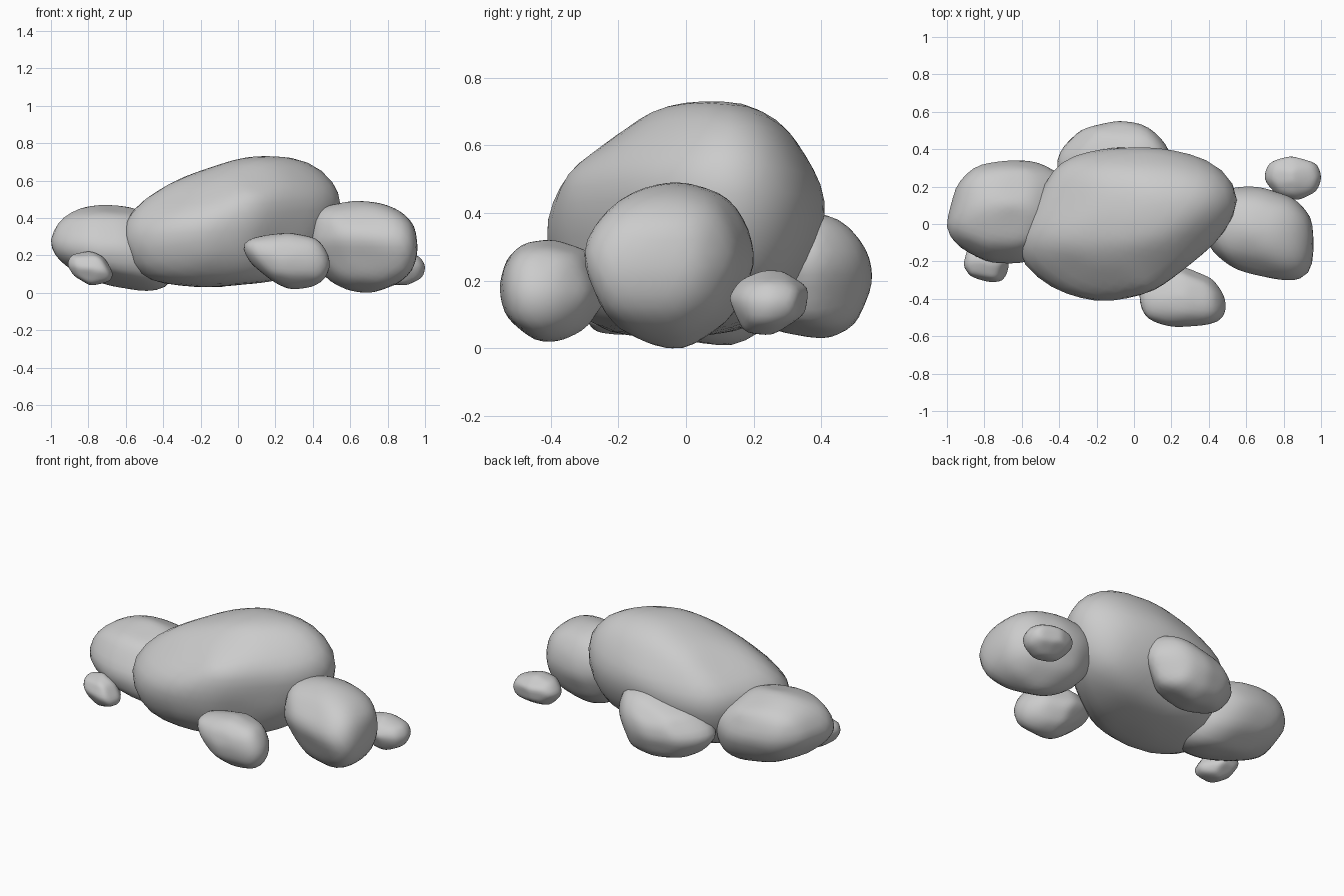
import bpy
import bmesh
from mathutils import Vector

default_cube = bpy.data.objects.get("Cube")
if default_cube:
    bpy.data.objects.remove(default_cube, do_unlink=True)

stone = bpy.data.materials.new("stone grey")
stone.use_nodes = True
grey = (0.6, 0.6, 0.6, 1)
stone.diffuse_color = grey
stone.node_tree.nodes["Principled BSDF"].inputs["Base Color"].default_value = grey


def reach(outline, u, v):
    """Farthest extent of a flat outline along a direction."""
    return max(p * u + q * v for p, q in outline)


def span(values):
    return min(values), max(values)


def rock(name, front, side, top):
    """Convex boulder from its front (xz), side (yz) and top (xy) outlines in centimetres."""
    limits = [span([p[0] for p in front + top]),
              span([p[0] for p in side] + [p[1] for p in top]),
              span([p[1] for p in front + side])]
    centre = [sum(limit) / 2 for limit in limits]
    half = [(high - low) / 2 for low, high in limits]

    def local(outline, a, b):
        return [(p - centre[a], q - centre[b]) for p, q in outline]

    front, side, top = local(front, 0, 2), local(side, 1, 2), local(top, 0, 1)

    bm = bmesh.new()
    bmesh.ops.create_icosphere(bm, subdivisions=4, radius=1)
    directions = [v.co.normalized() for v in bm.verts]

    # Blend the three outlines into one cutting plane per direction
    planes = []
    for d in directions:
        squared = (reach(front, d.x, d.z) ** 2 + reach(side, d.y, d.z) ** 2
                   + reach(top, d.x, d.y) ** 2
                   - sum((h * c) ** 2 for h, c in zip(half, d)))
        planes.append(d / max(squared, min(half) ** 2 / 2) ** 0.5)

    # Push every vertex out to the nearest plane, then soften the ridges
    for vert, d in zip(bm.verts, directions):
        vert.co = d / max(plane.dot(d) for plane in planes)
    for _ in range(2):
        bmesh.ops.smooth_vert(bm, verts=bm.verts, factor=0.5,
                              use_axis_x=True, use_axis_y=True, use_axis_z=True)

    # Fit the softened boulder back into its limits
    sizes = [span([v.co[i] for v in bm.verts]) for i in range(3)]
    for vert in bm.verts:
        vert.co = Vector([
            (limits[i][0] + (vert.co[i] - sizes[i][0]) / (sizes[i][1] - sizes[i][0])
             * (limits[i][1] - limits[i][0])) / 100 for i in range(3)])
    for face in bm.faces:
        face.smooth = True

    mesh = bpy.data.meshes.new(name)
    bm.to_mesh(mesh)
    bm.free()
    mesh.materials.append(stone)
    bpy.context.collection.objects.link(bpy.data.objects.new(name, mesh))


# Large central boulder
rock("main_boulder",
     front=[(-61, 38), (-57, 22), (-53, 11), (-45, 6), (-20, 3), (20, 6), (42, 16), (52, 32),
            (55, 53), (42, 68), (28, 73), (8, 73), (-7, 69), (-37, 57), (-55, 45)],
     side=[(-41, 34), (-40, 46), (-20, 62), (-8, 71), (8, 73), (16, 73), (28, 67), (35, 56),
           (41, 46), (41, 38), (34, 20), (20, 6), (-5, 3), (-25, 5), (-36, 18)],
     top=[(-61, -15), (-46, 18), (-41, 30), (-33, 36), (-10, 41), (10, 41), (35, 36), (45, 31),
          (53, 20), (55, 10), (45, -7), (10, -35), (-15, -41), (-42, -34), (-55, -24)])

# Medium boulders on either end
rock("right_boulder",
     front=[(-100, 26), (-95, 38), (-84, 45), (-70, 47), (-55, 45), (-30, 28), (-37, 5),
            (-47, 1), (-72, 6), (-90, 14)],
     side=[(-21, 25), (-17, 10), (0, 3), (13, 1), (27, 10), (34, 25), (28, 40), (10, 47),
           (-10, 42)],
     top=[(-100, -4), (-93, 22), (-84, 31), (-65, 34), (-50, 32), (-35, 22), (-30, 0),
          (-40, -15), (-60, -21), (-77, -21), (-92, -13)])
rock("left_boulder",
     front=[(36, 22), (38, 38), (42, 45), (62, 49), (75, 48), (86, 44), (94, 36), (96, 23),
            (93, 12), (85, 5), (70, 0), (58, 2), (49, 7)],
     side=[(-30, 26), (-28, 33), (-20, 43), (-10, 48), (0, 49), (12, 45), (18, 36), (20, 25),
           (13, 9), (0, 0), (-10, 1), (-22, 8)],
     top=[(36, 2), (42, 15), (55, 20), (67, 20), (86, 14), (95, 4), (96, -12), (95, -24),
          (88, -30), (70, -27), (55, -23), (42, -13)])

# Smaller stones leaning on the front and back
rock("front_stone",
     front=[(3, 25), (8, 29), (28, 32), (42, 29), (47, 22), (49, 15), (46, 7), (40, 3),
            (28, 2), (20, 6), (8, 16)],
     side=[(-55, 18), (-53, 26), (-48, 31), (-40, 32), (-28, 28), (-23, 17), (-30, 6),
           (-38, 2), (-44, 2), (-53, 9)],
     top=[(3, -36), (4, -44), (8, -51), (20, -55), (38, -54), (46, -52), (49, -46),
          (48, -38), (42, -30), (25, -23), (10, -27)])
rock("back_stone",
     front=[(-41, 20), (-30, 31), (0, 40), (14, 38), (19, 25), (10, 7), (-10, 3), (-30, 7)],
     side=[(55, 20), (53, 30), (47, 37), (38, 40), (25, 36), (18, 20), (25, 6), (42, 3),
           (50, 7)],
     top=[(-41, 32), (-36, 42), (-27, 51), (-10, 55), (5, 53), (12, 47), (19, 36), (10, 25),
          (-15, 18), (-35, 22)])

# Loose pebbles
rock("right_pebble",
     front=[(-91, 15), (-89, 20), (-79, 22), (-72, 19), (-67, 10), (-69, 6), (-79, 4), (-87, 9)],
     side=[(-31, 12), (-28, 19), (-20, 22), (-12, 18), (-10, 11), (-17, 4), (-27, 5)],
     top=[(-91, -22), (-87, -28), (-76, -31), (-70, -30), (-67, -21), (-75, -10), (-88, -12)])
rock("left_pebble",
     front=[(70, 14), (75, 21), (85, 23), (97, 19), (100, 14), (98, 8), (90, 4), (78, 5)],
     side=[(13, 15), (16, 20), (22, 23), (28, 23), (35, 18), (34, 10), (25, 4), (17, 5)],
     top=[(70, 24), (71, 30), (75, 34), (84, 36), (97, 33), (100, 25), (97, 18), (87, 14),
          (76, 17)])
